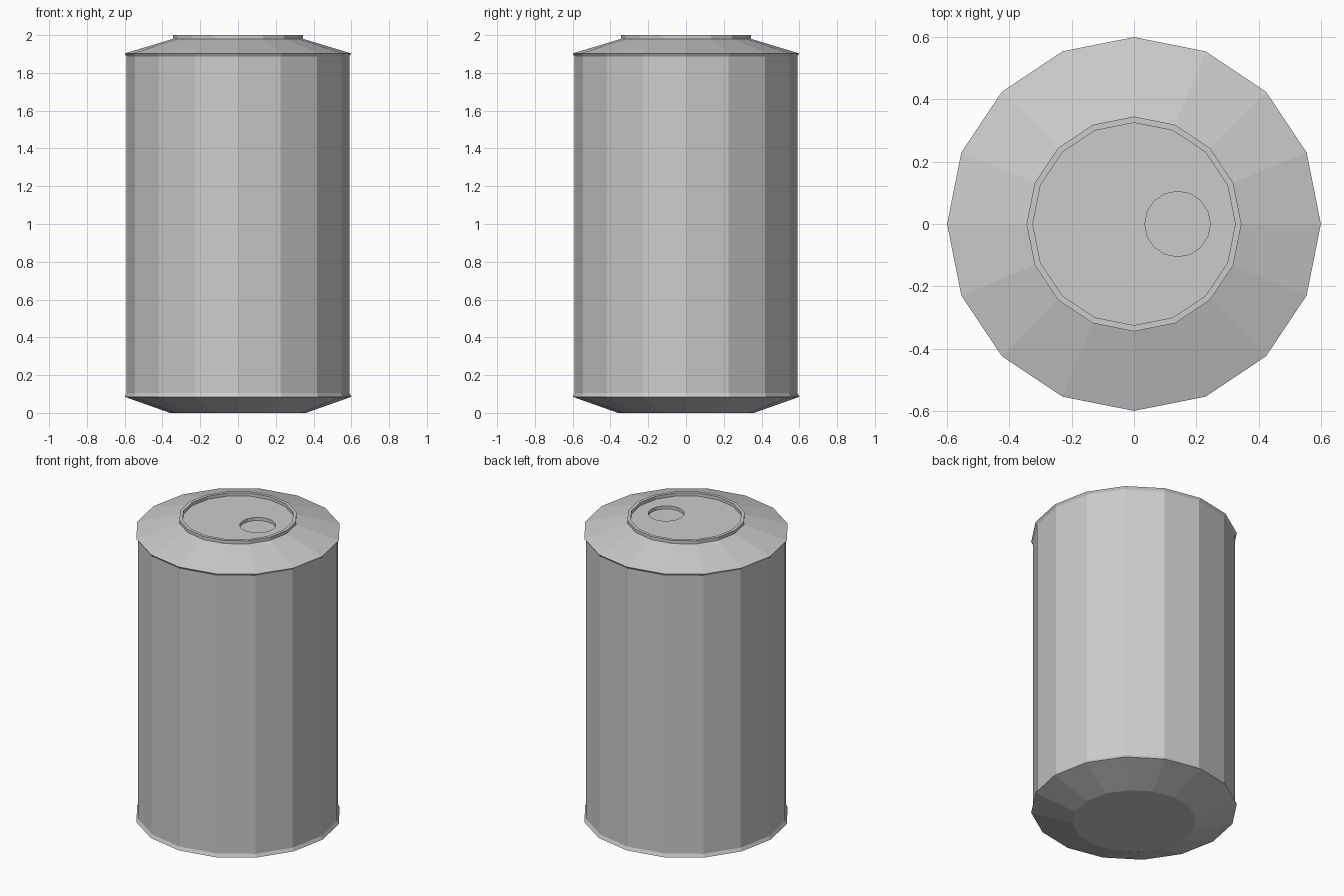
import bpy, bmesh
from math import cos, sin, tau

if "Cube" in bpy.data.objects:
    bpy.data.objects.remove(bpy.data.objects["Cube"])

SIDES = 16


def loft(name, rings, cap_first=False, cap_last=False):
    """Join rings given as (radius, z, x offset) into one flat-shaded part."""
    bm = bmesh.new()
    loops = [[bm.verts.new((cx + r * cos(tau * i / SIDES), r * sin(tau * i / SIDES), z))
              for i in range(SIDES)] for r, z, cx in rings]
    for a, b in zip(loops, loops[1:]):
        for i in range(SIDES):
            j = (i + 1) % SIDES
            bm.faces.new((a[i], a[j], b[j], b[i]))
    if cap_first:
        bm.faces.new(loops[0][::-1])
    if cap_last:
        bm.faces.new(loops[-1])
    mesh = bpy.data.meshes.new(name)
    bm.to_mesh(mesh)
    bm.free()
    obj = bpy.data.objects.new(name, mesh)
    bpy.context.collection.objects.link(obj)
    return obj


# tapered base with a slightly flared lip
loft("can_base", [(0.36, 0, 0), (0.60, 0.085, 0), (0.59, 0.105, 0)], cap_first=True)

# straight wall
loft("can_wall", [(0.59, 0.105, 0), (0.59, 1.888, 0)])

# flared shoulder and raised rim
loft("can_shoulder", [(0.59, 1.888, 0), (0.60, 1.903, 0), (0.345, 1.98, 0),
                      (0.345, 2.0, 0), (0.325, 2.0, 0), (0.325, 1.98, 0)])

# lid with an off-centre recessed drinking hole
loft("can_lid", [(0.325, 1.98, 0), (0.105, 1.98, 0.14), (0.105, 1.96, 0.14)], cap_last=True)
